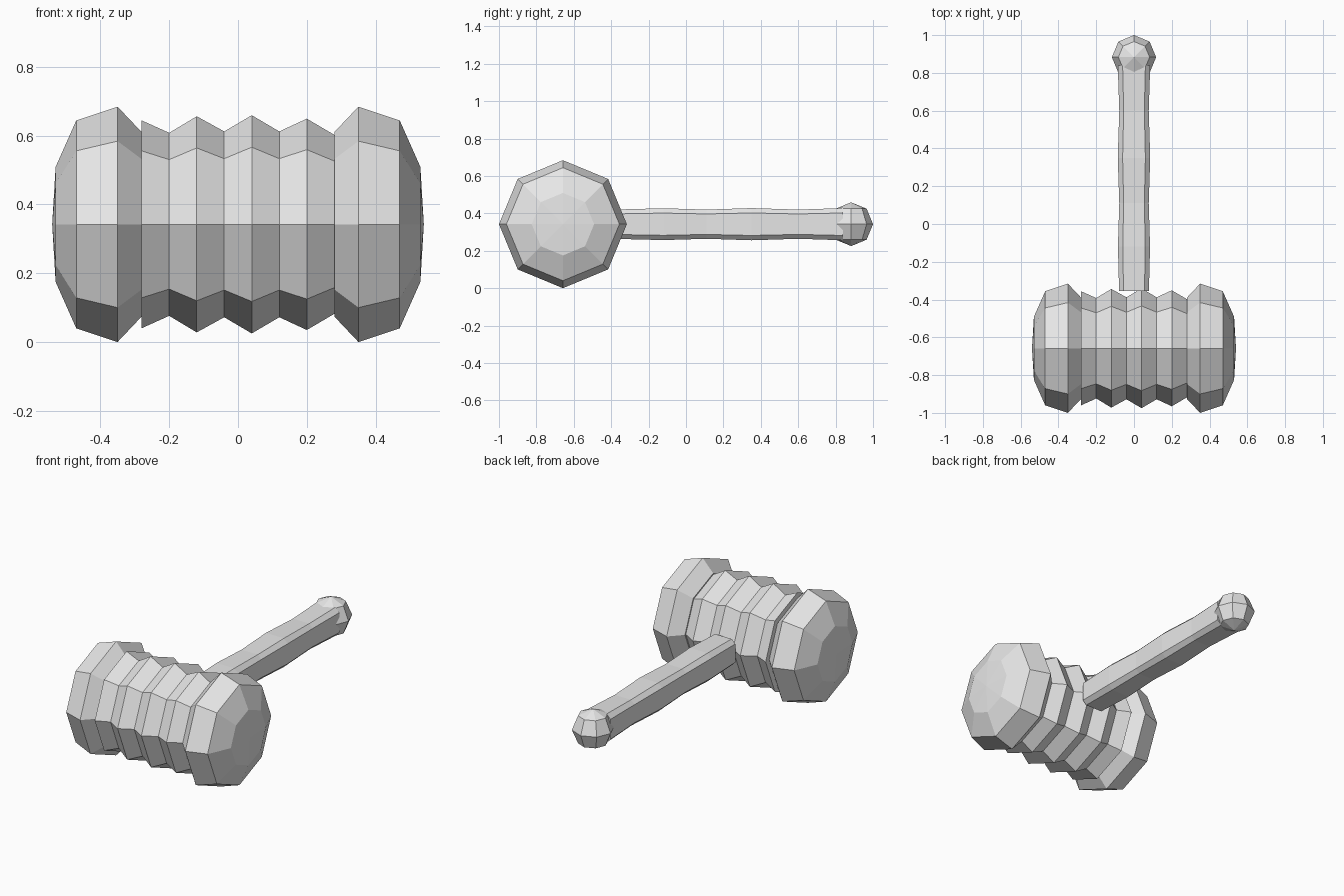
import bpy
import bmesh
from math import sin, cos, pi
from mathutils import Vector

if "Cube" in bpy.data.objects:
    bpy.data.objects.remove(bpy.data.objects["Cube"])

HEAD_Y, MID_Z = -0.658, 0.342

grey = bpy.data.materials.new("plain_grey")
grey.use_nodes = True
grey.diffuse_color = (0.8, 0.8, 0.8, 1)
grey.node_tree.nodes["Principled BSDF"].inputs["Base Color"].default_value = (0.8, 0.8, 0.8, 1)


def finish(name, bm):
    bmesh.ops.recalc_face_normals(bm, faces=bm.faces)
    mesh = bpy.data.meshes.new(name)
    bm.to_mesh(mesh)
    bm.free()
    mesh.materials.append(grey)
    obj = bpy.data.objects.new(name, mesh)
    bpy.context.collection.objects.link(obj)
    return obj


def loft(name, section, stations, place, tip=None):
    """Sweep a section through (position, scale) stations; close the ends."""
    bm = bmesh.new()
    rings = [[bm.verts.new(place(pos, a * s, b * s)) for a, b in section]
             for pos, s in stations]
    n = len(section)
    for r0, r1 in zip(rings, rings[1:]):
        for i in range(n):
            j = (i + 1) % n
            bm.faces.new((r0[i], r0[j], r1[j], r1[i]))
    bm.faces.new(rings[0])
    if tip is None:
        bm.faces.new(rings[-1])
    else:
        apex = bm.verts.new(place(tip, 0, 0))
        for i in range(n):
            bm.faces.new((rings[-1][i], rings[-1][(i + 1) % n], apex))
    return finish(name, bm)


def along_x(pos, a, b):
    return Vector((pos, HEAD_Y + a, MID_Z + b))


def along_y(pos, a, b):
    return Vector((a, pos, MID_Z + b))


octagon = [(cos(i * pi / 4), sin(i * pi / 4)) for i in range(8)]

# Ribbed middle of the head
ribs = [(-0.28, 0.302), (-0.20, 0.266), (-0.12, 0.314), (-0.04, 0.27),
        (0.04, 0.317), (0.12, 0.27), (0.20, 0.307), (0.28, 0.26)]
loft("ribbed_head", octagon, ribs, along_x)

# Two striking ends
end_profile = [(0.28, 0.268), (0.35, 0.342), (0.47, 0.302), (0.53, 0.167)]
for side, name in ((1, "left_striking_end"), (-1, "right_striking_end")):
    loft(name, octagon, [(side * x, r) for x, r in end_profile], along_x, side * 0.54)

# Handle: bevelled square section, gently wavy
f = 0.7
bevelled = [(1, -f), (1, f), (f, 1), (-f, 1), (-1, f), (-1, -f), (-f, -1), (f, -1)]
waves = [(-0.355, 0.079), (-0.12, 0.085), (0.11, 0.078),
         (0.35, 0.086), (0.60, 0.078), (0.84, 0.086)]
loft("handle", bevelled, waves, along_y)

# Faceted knob at the end of the handle
bm = bmesh.new()
bmesh.ops.create_uvsphere(bm, u_segments=8, v_segments=4, radius=0.117)
bmesh.ops.translate(bm, verts=bm.verts, vec=(0, 0.883, MID_Z))
finish("handle_knob", bm)
